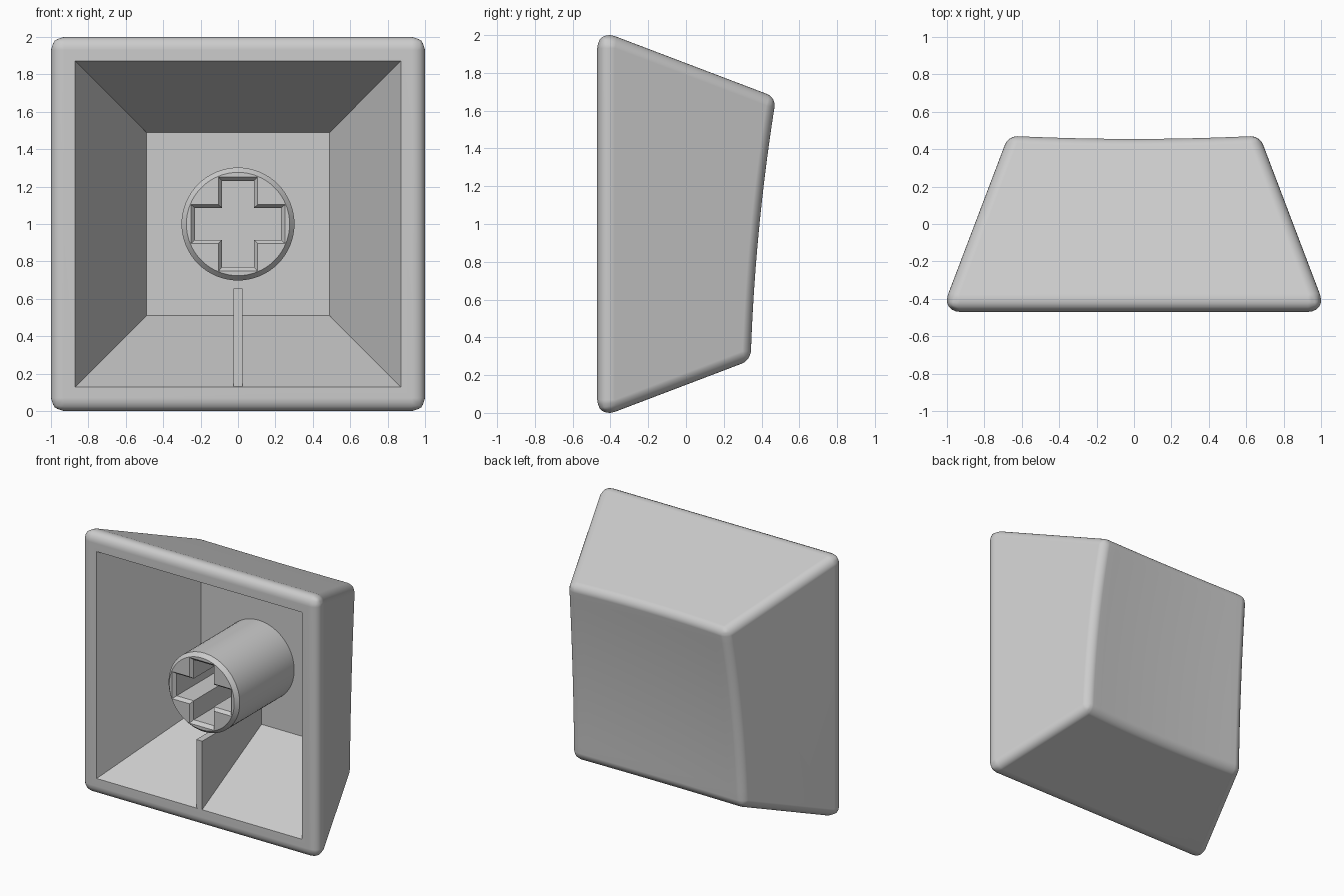
import bpy, bmesh, math

if "Cube" in bpy.data.objects:
    bpy.data.objects.remove(bpy.data.objects["Cube"])

FRONT = -0.47
SLOPE = 0.38
FLOOR = 0.25
N = 12

grey = bpy.data.materials.new("plain_grey")
grey.use_nodes = True
grey.diffuse_color = (0.6, 0.6, 0.6, 1)
grey.node_tree.nodes["Principled BSDF"].inputs["Base Color"].default_value = (0.6, 0.6, 0.6, 1)


def to_object(bm, name):
    bmesh.ops.recalc_face_normals(bm, faces=bm.faces)
    mesh = bpy.data.meshes.new(name)
    bm.to_mesh(mesh)
    bm.free()
    mesh.materials.append(grey)
    ob = bpy.data.objects.new(name, mesh)
    bpy.context.collection.objects.link(ob)
    return ob


def loft(name, sections):
    """Closed solid through (y, outline of x,z points) sections."""
    bm = bmesh.new()
    rings = [[bm.verts.new((x, y, z)) for x, z in pts] for y, pts in sections]
    for a, b in zip(rings, rings[1:]):
        for i in range(len(a)):
            j = (i + 1) % len(a)
            bm.faces.new((a[i], a[j], b[j], b[i]))
    bm.faces.new(rings[0])
    bm.faces.new(rings[-1])
    return to_object(bm, name)


def rect(w, z0, z1):
    return [(-w, z0), (w, z0), (w, z1), (-w, z1)]


def circle(r, n=64):
    return [(r * math.cos(math.tau * i / n), 1 + r * math.sin(math.tau * i / n)) for i in range(n)]


def cross(a, b):
    quarter = [(a, -b), (a, b), (b, b)]
    pts = []
    for _ in range(4):
        pts += [(x, 1 + z) for x, z in quarter]
        quarter = [(-z, x) for x, z in quarter]
    return pts


def cut(ob, cutter):
    mod = ob.modifiers.new("cut", 'BOOLEAN')
    mod.operation = 'DIFFERENCE'
    mod.solver = 'EXACT'
    mod.object = cutter
    cutter.hide_render = True


def finish(ob, cutter=None):
    """Apply modifiers, drop the cutter and smooth by angle."""
    bpy.ops.object.select_all(action='DESELECT')
    ob.select_set(True)
    bpy.context.view_layer.objects.active = ob
    for mod in list(ob.modifiers):
        bpy.ops.object.modifier_apply(modifier=mod.name)
    if cutter:
        bpy.data.objects.remove(cutter)
    bpy.ops.object.shade_smooth_by_angle(angle=math.radians(32))
    ob.modifiers.new("even_shading", 'WEIGHTED_NORMAL').keep_sharp = True


# Outer shell: tapered square body closed by a dished, tilted back
def half_width(y):
    return 1.03 - SLOPE * (y - FRONT)


def back_point(u, v):
    y = 0.4
    for _ in range(20):
        h = half_width(y)
        x, t = u * h, v * h
        y = 0.372 + 0.101 * t + 0.048 * t * t + 0.04 * x * x
    return x, y, 1 + t


bm = bmesh.new()
weight = bm.edges.layers.float.new("bevel_weight_edge")
grid = [[bm.verts.new(back_point(2 * i / N - 1, 2 * j / N - 1)) for j in range(N + 1)]
        for i in range(N + 1)]
for i in range(N):
    for j in range(N):
        bm.faces.new((grid[i][j], grid[i + 1][j], grid[i + 1][j + 1], grid[i][j + 1]))
w = half_width(FRONT)
base = [bm.verts.new((x, FRONT, z)) for x, z in rect(w, 1 - w, 1 + w)]
bm.faces.new(base)
borders = [[grid[i][0] for i in range(N + 1)], grid[N],
           [grid[i][N] for i in range(N, -1, -1)], grid[0][::-1]]
for k, border in enumerate(borders):
    bm.faces.new([base[(k + 1) % 4], base[k]] + border)
    for a, b in zip(border, border[1:]):
        bm.edges.get((a, b))[weight] = 0.5
    bm.edges.get((base[k], border[0]))[weight] = 0.6
    bm.edges.get((base[k], base[(k + 1) % 4]))[weight] = 1.0
shell = to_object(bm, "shell")
bev = shell.modifiers.new("rounding", 'BEVEL')
bev.limit_method = 'WEIGHT'
bev.width = 0.1
bev.segments = 6
bev.use_clamp_overlap = False

# Hollow with sloping walls and a flat floor
cavity = loft("cavity_cutter", [(-0.57, rect(0.923, 0.077, 1.923)),
                                (FLOOR, rect(0.49, 0.51, 1.49))])
cut(shell, cavity)
finish(shell, cavity)

# Round stem with chamfered rim and a cross-shaped socket
stem = loft("stem", [(-0.44, circle(0.276)), (-0.41, circle(0.302)), (FLOOR + 0.02, circle(0.302))])
socket = loft("socket_cutter", [(-0.5, cross(0.252, 0.104)), (-0.44, cross(0.252, 0.104)),
                                (-0.415, cross(0.23, 0.085)), (0.2, cross(0.23, 0.085))])
cut(stem, socket)
finish(stem, socket)

# Stiffening rib below the stem
rib = loft("rib", [(FRONT, rect(0.025, 0.13, 0.655)), (FLOOR + 0.01, rect(0.025, 0.5, 0.655))])
finish(rib)
